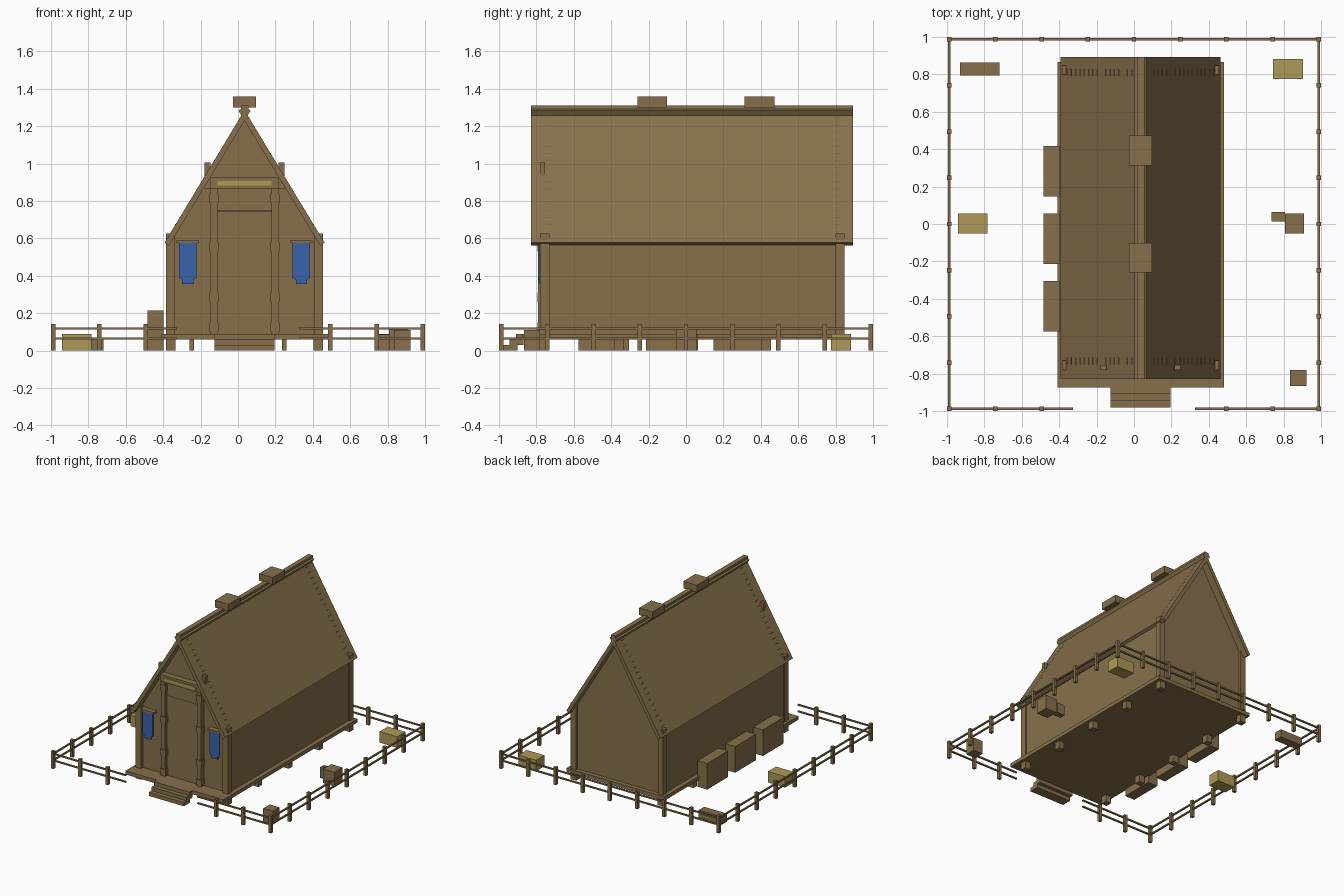
import bpy, bmesh, math
from mathutils import Vector

old = bpy.data.objects.get("Cube")
if old:
    bpy.data.objects.remove(old, do_unlink=True)


def material(name, rgb):
    m = bpy.data.materials.new(name)
    m.use_nodes = True
    m.diffuse_color = (*rgb, 1)
    bsdf = m.node_tree.nodes["Principled BSDF"]
    bsdf.inputs["Base Color"].default_value = (*rgb, 1)
    bsdf.inputs["Roughness"].default_value = 0.9
    return m


WOOD = material("brown wood", (0.245, 0.163, 0.071))
STRAW = material("straw yellow", (0.43, 0.32, 0.095))
BLUE = material("banner blue", (0.04, 0.127, 0.41))
CX = 0.035                       # centre line of the house


def finish(name, bm, mat):
    bmesh.ops.recalc_face_normals(bm, faces=bm.faces)
    me = bpy.data.meshes.new(name)
    bm.to_mesh(me)
    bm.free()
    me.materials.append(mat)
    ob = bpy.data.objects.new(name, me)
    bpy.context.collection.objects.link(ob)
    return ob


def boxes(name, specs, mat=WOOD):
    """One object from boxes given as (x0, x1, y0, y1, z0, z1)."""
    bm = bmesh.new()
    for x0, x1, y0, y1, z0, z1 in specs:
        vs = bmesh.ops.create_cube(bm, size=1)["verts"]
        for v in vs:
            v.co = Vector(((x0 + x1) / 2 + v.co.x * (x1 - x0),
                           (y0 + y1) / 2 + v.co.y * (y1 - y0),
                           (z0 + z1) / 2 + v.co.z * (z1 - z0)))
    return finish(name, bm, mat)


def prism(name, profile, y0, y1, mat=WOOD):
    """Extrude an x-z outline along y."""
    bm = bmesh.new()
    face = bm.faces.new([bm.verts.new((x, y0, z)) for x, z in profile])
    out = bmesh.ops.extrude_face_region(bm, geom=[face])["geom"]
    bmesh.ops.translate(bm, vec=(0, y1 - y0, 0),
                        verts=[g for g in out if isinstance(g, bmesh.types.BMVert)])
    return finish(name, bm, mat)


def both(x0, x1, *rest):
    """A box and its mirror image about the house centre line."""
    return [(CX + x0, CX + x1, *rest), (CX - x1, CX - x0, *rest)]


# Platform, stilts and steps
boxes("platform", [(-0.41, 0.48, -0.875, 0.865, 0.06, 0.09)])
stilts = []
for i in range(5):
    y = -0.755 + i * 0.395
    stilts += both(0.37, 0.42, y - 0.025, y + 0.025, 0, 0.06)
boxes("stilts", stilts)
boxes("steps", [(-0.125, 0.195, -0.98 + 0.035 * i, -0.9 + 0.03 * i, 0.03 * i, 0.03 * i + 0.03)
                for i in range(3)])

# Roof slabs, crossing a little at the ridge
EAVE_X, EAVE_Z, SLOPE, THICK = 0.428, 0.577, 1.655, 0.029
ang = math.atan(SLOPE)
inx, inz = -math.sin(ang) * THICK, -math.cos(ang) * THICK
for side, label in ((1, "left"), (-1, "right")):
    top = (-0.008, EAVE_Z + SLOPE * (EAVE_X + 0.008))
    pts = [(EAVE_X, EAVE_Z), top, (top[0] + inx, top[1] + inz), (EAVE_X + inx, EAVE_Z + inz)]
    prism(label + "_roof", [(CX + side * x, z) for x, z in pts], -0.828, 0.893)
boxes("ridge_beam", [(CX - 0.02, CX + 0.02, -0.828, 0.893, 1.265, 1.31)])
boxes("ridge_blocks", [(-0.028, 0.096, y, y + 0.158, 1.30, 1.358) for y in (-0.26, 0.314)])

# Stepped gable walls whose board corners just break through the roof
right = [(0.38, 0.08)]
z, step = 0.60, 0.038
while z + step < 1.27:
    x = EAVE_X - (z - 0.004 - EAVE_Z) / SLOPE
    right += [(right[-1][0], z), (x - step / SLOPE, z)]
    z += step
right[1:3] = [(0.38, 0.60), (right[2][0], 0.60)]
right.append((right[-1][0], z))
outline = [(CX + x, h) for x, h in right] + [(CX - x, h) for x, h in reversed(right)]
prism("front_wall", outline, -0.752, -0.714)
prism("back_wall", outline, 0.792, 0.83)

# Side walls and corner posts
boxes("side_walls", both(0.37, 0.408, -0.75, 0.82, 0.085, 0.60))
boxes("corner_posts", both(0.372, 0.42, -0.78, -0.73, 0.085, 0.626)
      + both(0.372, 0.42, 0.80, 0.848, 0.085, 0.626))

# Door, carved frame, lintel and the horns above it
boxes("door", [(CX - 0.145, CX + 0.145, -0.762, -0.75, 0.09, 0.745),
               (CX - 0.145, CX + 0.145, -0.766, -0.75, 0.749, 0.866)])
frame = both(0.145, 0.182, -0.79, -0.75, 0.09, 0.866)
for z in (0.10, 0.26, 0.53, 0.79):
    frame += both(0.139, 0.188, -0.795, -0.75, z, z + 0.05)
boxes("door_frame", frame)
boxes("lintel", [(CX - 0.185, CX + 0.185, -0.80, -0.75, 0.866, 0.925)])
boxes("lintel_plate", [(CX - 0.145, CX + 0.145, -0.806, -0.80, 0.882, 0.907)], STRAW)
boxes("door_horns", both(0.182, 0.213, -0.78, -0.753, 0.866, 1.005))

# Banners with narrowed tails, hung from rods
for s, label in ((1, "left"), (-1, "right")):
    c = CX + s * 0.304
    half = [(0.047, 0.578), (0.047, 0.387), (0.03, 0.38), (0.03, 0.357)]
    prism(label + "_banner", [(c + x, z) for x, z in half] + [(c - x, z) for x, z in reversed(half)],
          -0.79, -0.782, BLUE)
    boxes(label + "_banner_rod", [(c - 0.06, c + 0.06, -0.795, -0.75, 0.575, 0.59)])

# Fence round the yard, with a gap in front of the steps
F, N = 0.988, 9
posts, rails = [], []
p, r = 0.012, 0.006
for i in range(N):
    t = -F + i * 2 * F / (N - 1)
    spots = [(t, F)]
    if not 3 <= i <= 5:
        spots.append((t, -F))
    if 0 < i < N - 1:
        spots += [(F, t), (-F, t)]
    posts += [(x - p, x + p, y - p, y + p, 0, 0.143) for x, y in spots]
for z in (0.059, 0.113):
    h = z + 0.011
    rails += [(-F, F, F - r, F + r, z, h), (-F, -0.325, -F - r, -F + r, z, h),
              (0.325, F, -F - r, -F + r, z, h),
              (F - r, F + r, -F, F, z, h), (-F - r, -F + r, -F, F, z, h)]
boxes("fence_posts", posts)
boxes("fence_rails", rails)

# Stacked crates along the right wall and things about the yard
boxes("wall_crates", [(-0.485, -0.397, y, y + 0.27, 0, 0.215) for y in (-0.575, -0.215, 0.147)])
boxes("straw_bales", [(-0.94, -0.782, -0.05, 0.055, 0, 0.09),
                      (0.744, 0.904, 0.775, 0.883, 0, 0.09)], STRAW)
boxes("bench", [(-0.93, -0.72, 0.793, 0.863, 0, 0.065)])
boxes("yard_crate", [(0.808, 0.91, -0.05, 0.055, 0, 0.115)])
boxes("small_block", [(0.735, 0.808, 0.013, 0.064, 0, 0.085),
                      (0.754, 0.786, 0.026, 0.05, 0.085, 0.09)])
boxes("barrel_block", [(0.835, 0.922, -0.865, -0.78, 0, 0.11)])
